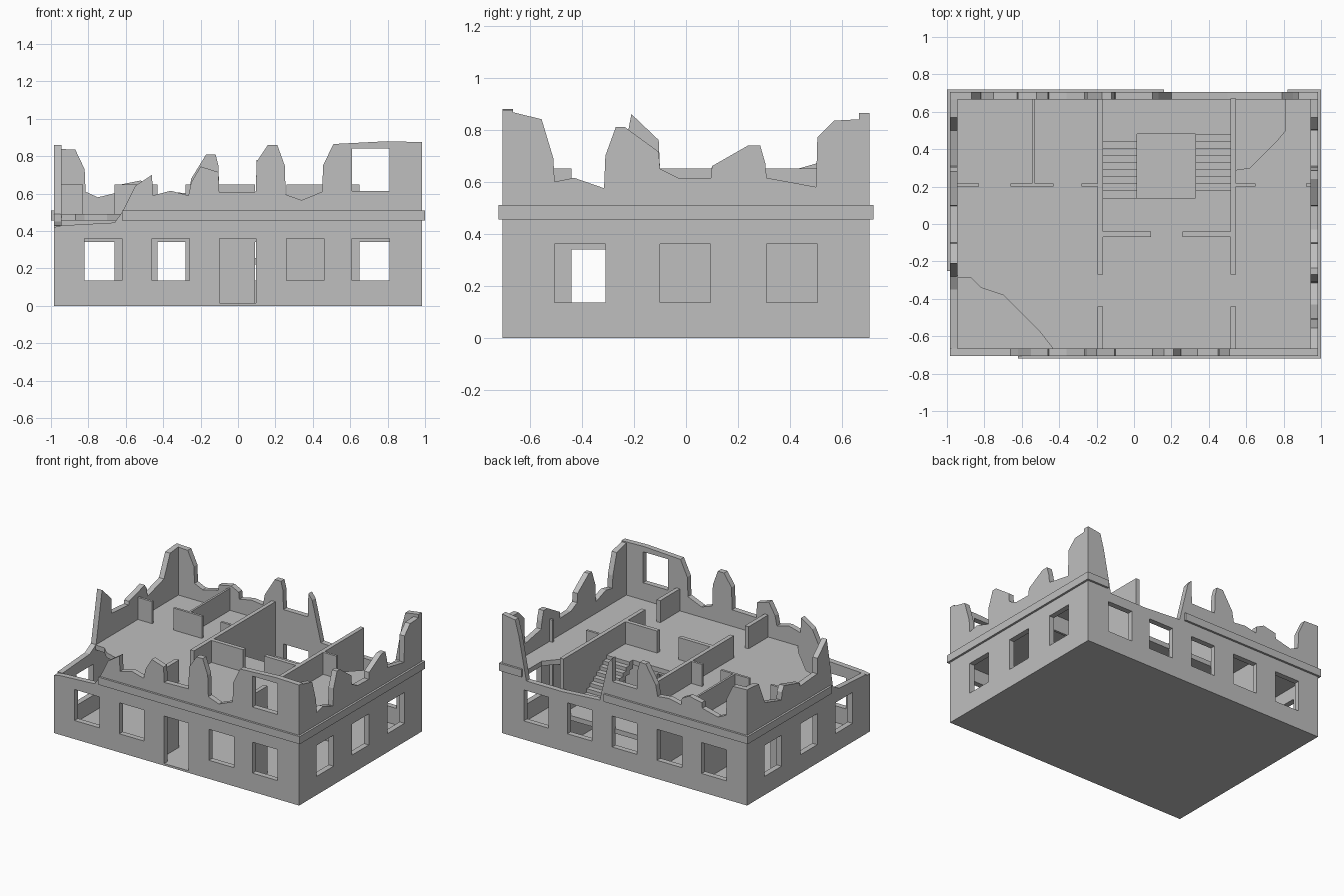
import bpy, bmesh
from mathutils import Vector

if "Cube" in bpy.data.objects:
    bpy.data.objects.remove(bpy.data.objects["Cube"])

stone = bpy.data.materials.new("pale grey stone")
stone.use_nodes = True
GREY = (0.52, 0.52, 0.52, 1)
stone.diffuse_color = GREY
stone.node_tree.nodes["Principled BSDF"].inputs["Base Color"].default_value = GREY


def finish(name, bm):
    bmesh.ops.recalc_face_normals(bm, faces=bm.faces)
    mesh = bpy.data.meshes.new(name)
    bm.to_mesh(mesh)
    bm.free()
    mesh.materials.append(stone)
    ob = bpy.data.objects.new(name, mesh)
    bpy.context.collection.objects.link(ob)
    return ob


def add_box(bm, x0, x1, y0, y1, z0, z1):
    vs = bmesh.ops.create_cube(bm, size=1)["verts"]
    for v in vs:
        v.co = (x1 if v.co.x > 0 else x0, y1 if v.co.y > 0 else y0, z1 if v.co.z > 0 else z0)


def boxes(name, items):
    bm = bmesh.new()
    for b in items:
        add_box(bm, *b)
    return finish(name, bm)


def prism(name, points, shift):
    bm = bmesh.new()
    face = bm.faces.new([bm.verts.new(p) for p in points])
    new = bmesh.ops.extrude_face_region(bm, geom=[face])["geom"]
    bmesh.ops.translate(bm, vec=Vector(shift),
                        verts=[g for g in new if isinstance(g, bmesh.types.BMVert)])
    return finish(name, bm)


X, Y, T = 0.985, 0.705, 0.04          # half width, half depth, wall thickness
SILL, HEAD, FLOOR, TOP = 0.135, 0.36, 0.49, 0.65


def wall(name, axis, start, outline, openings):
    """Ragged-topped wall along an axis, with (a, b, z0, z1) openings cut out."""
    pts = [(outline[0][0], 0)] + outline + [(outline[-1][0], 0)]
    if axis == "x":
        ob = prism(name, [(a, start, z) for a, z in pts], (0, T, 0))
        cuts = [(a, b, start - T, start + 2 * T, z0, z1) for a, b, z0, z1 in openings]
    else:
        ob = prism(name, [(start, a, z) for a, z in pts], (T, 0, 0))
        cuts = [(start - T, start + 2 * T, a, b, z0, z1) for a, b, z0, z1 in openings]
    cutter = boxes(name + "_cutter", cuts)
    cutter.hide_render = True
    mod = ob.modifiers.new("openings", "BOOLEAN")
    mod.operation, mod.solver, mod.object = "DIFFERENCE", "EXACT", cutter
    bpy.context.view_layer.update()
    result = bpy.data.meshes.new_from_object(ob.evaluated_get(bpy.context.evaluated_depsgraph_get()))
    ob.modifiers.clear()
    ob.data = result
    bpy.data.objects.remove(cutter)


# Outer walls with broken tops
outer = [(-0.82, -0.62), (-0.46, -0.26), (0.26, 0.46), (0.61, 0.81)]
long_windows = [(a, b, SILL, HEAD) for a, b in outer]
wall("front_wall", "x", -Y,
     [(-X, .42), (-.94, .43), (-.66, .445), (-.62, .5), (-.55, .64), (-.46, .7), (-.455, .59),
      (-.36, .615), (-.265, .59), (-.25, .66), (-.2, .745), (-.105, .715), (-.1, .605), (.095, .61),
      (.1, .77), (.16, .86), (.21, .86), (.25, .75), (.255, .595), (.34, .565), (.45, .61),
      (.455, .75), (.51, .865), (.8, .88), (X, .875)],
     long_windows + [(-.1, .095, .015, HEAD), (.61, .81, .615, .84)])
wall("back_wall", "x", Y - T,
     [(-X, .84), (-.87, .835), (-.82, .73), (-.815, .61), (-.75, .58), (-.625, .61), (-.62, .65),
      (-.52, .67), (-.46, .64), (-.455, .59), (-.36, .61), (-.265, .6), (-.25, .68), (-.17, .81),
      (-.12, .81), (-.105, .75), (-.1, .61), (.095, .61), (.1, .78), (.13, .74), (.2, .45),
      (.5, .43), (.79, .43), (.85, .74), (.88, .85), (X, .865)],
     long_windows + [(-.1, .1, SILL, HEAD)])
side_windows = [(a, a + 0.195, SILL, HEAD) for a in (-.505, -.1, .31)]
E = Y - T
wall("left_side_wall", "y", X - T,
     [(-E, .867), (-.555, .84), (-.51, .69), (-.505, .6), (-.43, .615), (-.315, .575), (-.31, .7),
      (-.27, .81), (-.235, .81), (-.105, .715), (-.1, .65), (-.03, .615), (.095, .612), (.1, .66),
      (.24, .74), (.285, .74), (.305, .67), (.31, .615), (.5, .58), (.505, .77), (.57, .835), (E, .84)],
     side_windows)
wall("right_side_wall", "y", -X,
     [(-E, .43), (-.35, .45), (-.28, .49), (-.21, .86), (-.105, .76), (-.1, .65), (.095, .635),
      (.1, .66), (.28, .71), (.305, .67), (.31, .615), (.5, .67), (.57, .83), (E, .84)],
     side_windows)

# Cornice strips, with the collapsed stretches left out
boxes("cornice", [
    (-.62, 1, -.72, -Y, .455, .51), (-1, .16, Y, .72, .455, .51), (.82, 1, Y, .72, .455, .51),
    (X, 1, -Y, Y, .455, .51), (-1, -X, -.25, Y, .455, .51)])

# Ground slab and broken upper floor with the stairwell left open
boxes("ground_slab", [(-X + .01, X - .01, -Y + .01, Y - .01, 0, .015)])
prism("upper_floor", [(x, y, .455) for x, y in [
    (-.43, -.67), (.95, -.67), (.95, .67), (.81, .67), (.81, .5), (.76, .44), (.62, .3), (.55, .29),
    (.515, .29), (.515, .14), (-.165, .14), (-.165, .67), (-.95, .67), (-.95, -.285), (-.87, -.29),
    (-.82, -.34), (-.7, -.38), (-.5, -.58)]], (0, 0, FLOOR - .455))


# Partition walls: full-height pieces, and lintels over the ground floor doors
def partition(name, axis, c0, c1, pieces):
    spans = [(a, b, .01, TOP) for a, b in pieces]
    spans += [(p[1], q[0], .34, .47) for p, q in zip(pieces, pieces[1:])]
    boxes(name, [(c0, c1, a, b, z0, z1) if axis == "y" else (a, b, c0, c1, z0, z1)
                 for a, b, z0, z1 in spans])


partition("hall_partition_a", "y", -.195, -.165, [(-.67, -.44), (-.27, .67)])
partition("hall_partition_b", "y", .515, .545, [(-.67, -.44), (-.27, .67)])
partition("rear_room_partition", "y", -.545, -.53, [(.205, .67)])
partition("cross_partition_a", "x", .2, .217, [(-.95, -.83), (-.66, -.43), (-.28, -.19)])
partition("cross_partition_b", "x", .2, .217, [(.54, .65), (.92, .95)])
partition("stair_hall_partition", "x", -.07, -.04, [(-.17, .09), (.26, .52)])

# Two-flight staircase with a half landing
LANDING, N = .255, 9
run = .34 / N
low_rise, high_rise = (LANDING - .015) / N, (FLOOR - LANDING) / N
boxes("lower_stair_flight", [
    (-.165, .015, .14 + run * i, .14 + run * (i + 1), .01, .015 + low_rise * (i + 1)) for i in range(N)])
boxes("stair_landing", [(-.165, .515, .48, .67, LANDING - .035, LANDING)])
boxes("upper_stair_flight", [
    (.33, .515, .48 - run * (i + 1), .48 - run * i,
     LANDING + high_rise * (i - 1) - .01, LANDING + high_rise * (i + 1)) for i in range(N)])
